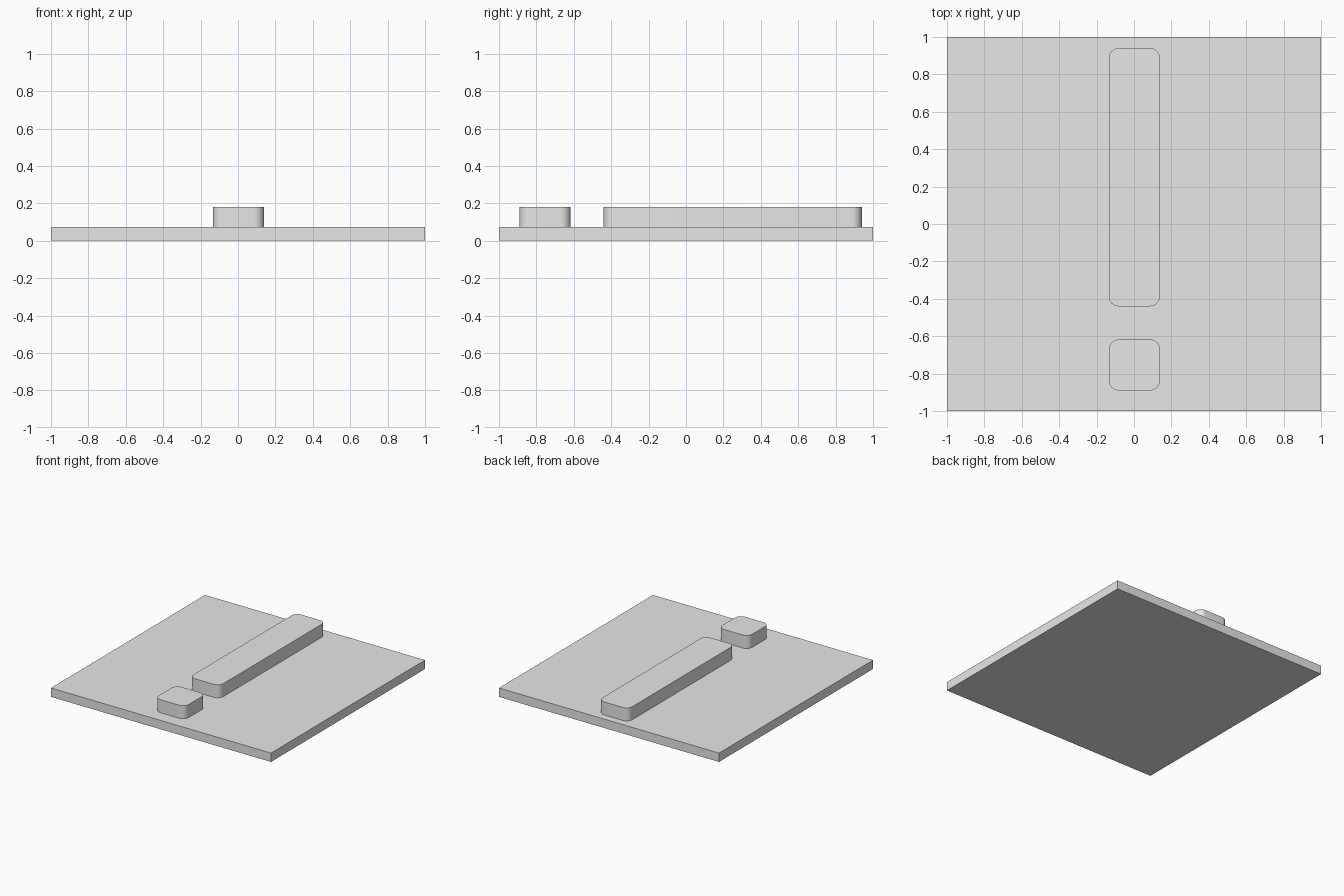
import bpy
import bmesh

if "Cube" in bpy.data.objects:
    bpy.data.objects.remove(bpy.data.objects["Cube"], do_unlink=True)

grey = bpy.data.materials.new("light_grey")
grey.use_nodes = True
colour = (0.8, 0.8, 0.8, 1)
grey.diffuse_color = colour
grey.node_tree.nodes["Principled BSDF"].inputs["Base Color"].default_value = colour


def block(name, low, high, radius=0):
    """Box between two corners, with optional rounded upright edges."""
    bm = bmesh.new()
    bmesh.ops.create_cube(bm, size=1)
    for v in bm.verts:
        v.co = [lo + (c + 0.5) * (hi - lo) for c, lo, hi in zip(v.co, low, high)]
    if radius:
        upright = [e for e in bm.edges
                   if abs(e.verts[0].co.z - e.verts[1].co.z) > 0.01]
        bmesh.ops.bevel(bm, geom=upright, offset=radius, segments=8,
                        profile=0.5, affect='EDGES')
    mesh = bpy.data.meshes.new(name)
    bm.to_mesh(mesh)
    bm.free()
    mesh.materials.append(grey)
    obj = bpy.data.objects.new(name, mesh)
    bpy.context.collection.objects.link(obj)
    if radius:
        bpy.ops.object.select_all(action='DESELECT')
        obj.select_set(True)
        bpy.context.view_layer.objects.active = obj
        bpy.ops.object.shade_smooth_by_angle()
    return obj


# Square base plate
plate_top = 0.073
block("base_plate", (-1, -1, 0), (1, 1, plate_top))

# Raised long bar and square dot, sharing width and height
left, right, top = -0.134, 0.139, 0.18
for name, front, back in (("long_bar", -0.44, 0.94), ("square_dot", -0.89, -0.617)):
    block(name, (left, front, plate_top), (right, back, top), radius=0.053)
